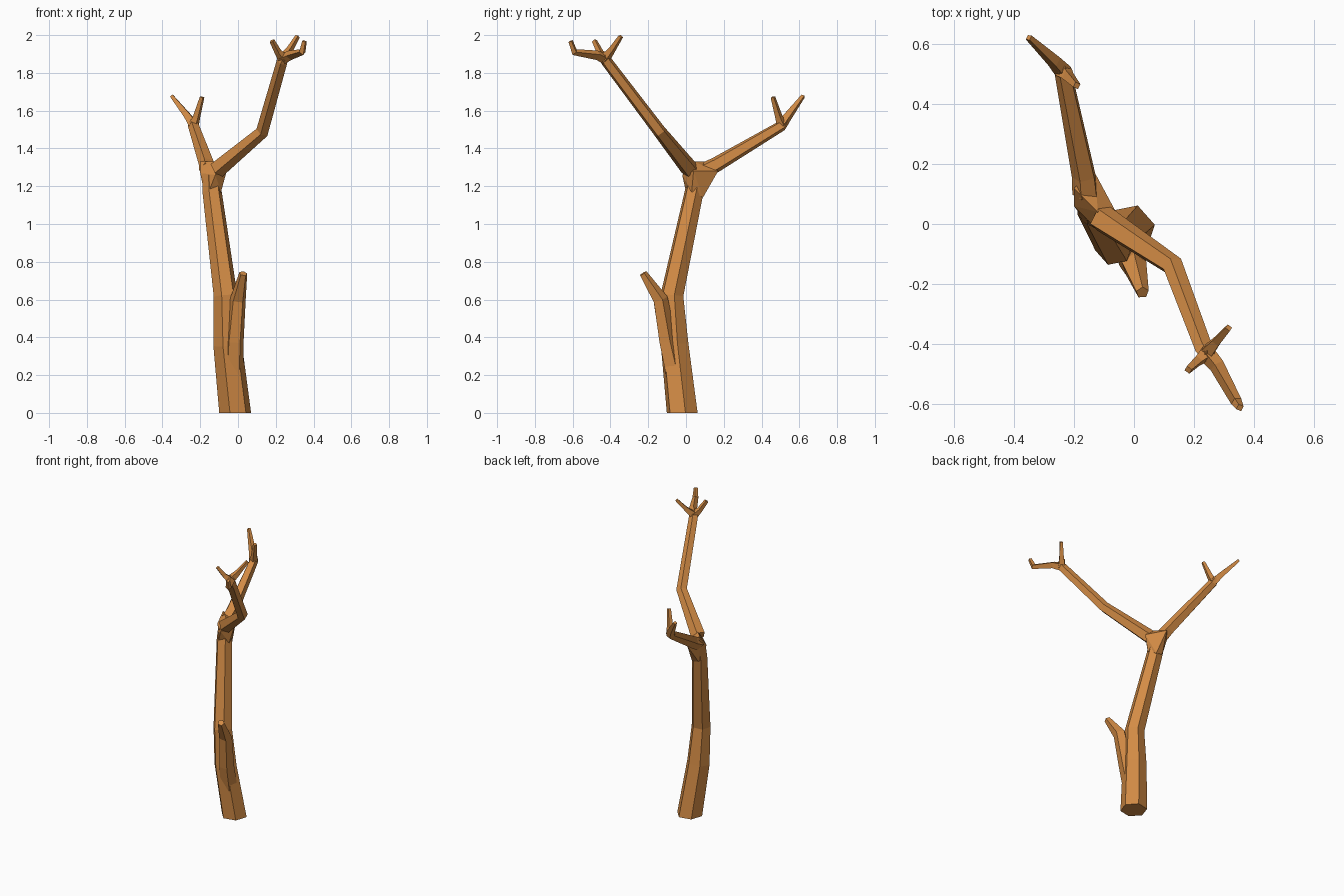
import bpy, bmesh
from math import cos, sin, pi
from mathutils import Vector

wood = bpy.data.materials.new("wood")
wood.diffuse_color = (0.65, 0.26, 0.06, 1)


def finish(name, bm):
    bmesh.ops.recalc_face_normals(bm, faces=bm.faces)
    me = bpy.data.meshes.new(name)
    bm.to_mesh(me)
    bm.free()
    me.materials.append(wood)
    ob = bpy.data.objects.new(name, me)
    bpy.context.collection.objects.link(ob)
    return ob


def limb(name, path, sides=5, roll=0.3, flat_start=False):
    """Faceted tapering tube through (x, y, z, radius) points, with flat ends."""
    pts = [Vector(p[:3]) for p in path]
    bm = bmesh.new()
    rings = []
    for i, p in enumerate(pts):
        a = (p - pts[i - 1]).normalized() if i else Vector()
        b = (pts[i + 1] - p).normalized() if i < len(pts) - 1 else Vector()
        t = (a + b).normalized()
        if flat_start and i == 0:
            t = Vector((0, 0, 1))
        u = (Vector((1, 0, 0)) - t * t.x).normalized()
        v = t.cross(u)
        r = path[i][3]
        angles = [roll + 2 * pi * k / sides for k in range(sides)]
        rings.append([bm.verts.new(p + (u * cos(w) + v * sin(w)) * r) for w in angles])
    for lo, hi in zip(rings, rings[1:]):
        for k in range(sides):
            n = (k + 1) % sides
            bm.faces.new((lo[k], lo[n], hi[n], hi[k]))
    bm.faces.new(rings[0][::-1])
    bm.faces.new(rings[-1])
    return finish(name, bm)


# Trunk with its broken side stub
limb("trunk", [(-0.015, -0.02, 0, 0.086), (-0.055, -0.06, 0.36, 0.077),
               (-0.066, -0.075, 0.62, 0.064), (-0.137, 0.043, 1.17, 0.052),
               (-0.14, 0.06, 1.25, 0.05)], 6, 0.2, True)
limb("trunk_stub", [(-0.025, -0.06, 0.2, 0.055), (-0.018, -0.1, 0.38, 0.05),
                    (0.0, -0.138, 0.6, 0.043), (0.028, -0.228, 0.738, 0.022)])

# Angular swelling where the trunk divides
bm = bmesh.new()
for co in [(-0.2, 0.12, 1.33), (-0.13, 0.17, 1.28), (-0.2, 0.06, 1.27),
           (-0.12, 0.04, 1.33), (-0.06, 0.04, 1.28), (-0.12, -0.02, 1.26),
           (-0.18, 0.04, 1.17), (-0.155, 0.0, 1.17), (-0.09, 0.03, 1.17),
           (-0.11, 0.09, 1.14), (-0.16, 0.09, 1.15)]:
    bm.verts.new(co)
bmesh.ops.convex_hull(bm, input=bm.verts)
finish("trunk_fork", bm)

# Tall front branch and its three twigs
limb("front_branch", [(-0.11, 0.02, 1.29, 0.048), (0.13, -0.14, 1.49, 0.036),
                      (0.235, -0.42, 1.86, 0.031), (0.25, -0.44, 1.895, 0.024)], 5, 0.6)
hub = (0.24, -0.43, 1.875, 0.03)
limb("front_twig_inner", [hub, (0.275, -0.39, 1.925, 0.019), (0.315, -0.345, 1.993, 0.013)], 4)
limb("front_twig_left", [hub, (0.212, -0.455, 1.91, 0.019), (0.18, -0.485, 1.97, 0.014)], 4)
limb("front_twig_outer", [hub, (0.275, -0.47, 1.893, 0.026), (0.34, -0.59, 1.91, 0.019),
                          (0.352, -0.611, 1.968, 0.013)], 4)

# Low back branch and its two twigs
limb("back_branch", [(-0.16, 0.1, 1.285, 0.045), (-0.165, 0.16, 1.315, 0.042),
                     (-0.235, 0.505, 1.52, 0.03), (-0.245, 0.525, 1.55, 0.02)], 5, 0.6)
fork = (-0.235, 0.507, 1.525, 0.03)
limb("back_twig_outer", [fork, (-0.265, 0.54, 1.57, 0.024), (-0.35, 0.62, 1.677, 0.012)], 4)
limb("back_twig_inner", [fork, (-0.22, 0.492, 1.565, 0.021), (-0.19, 0.46, 1.672, 0.013)], 4)
